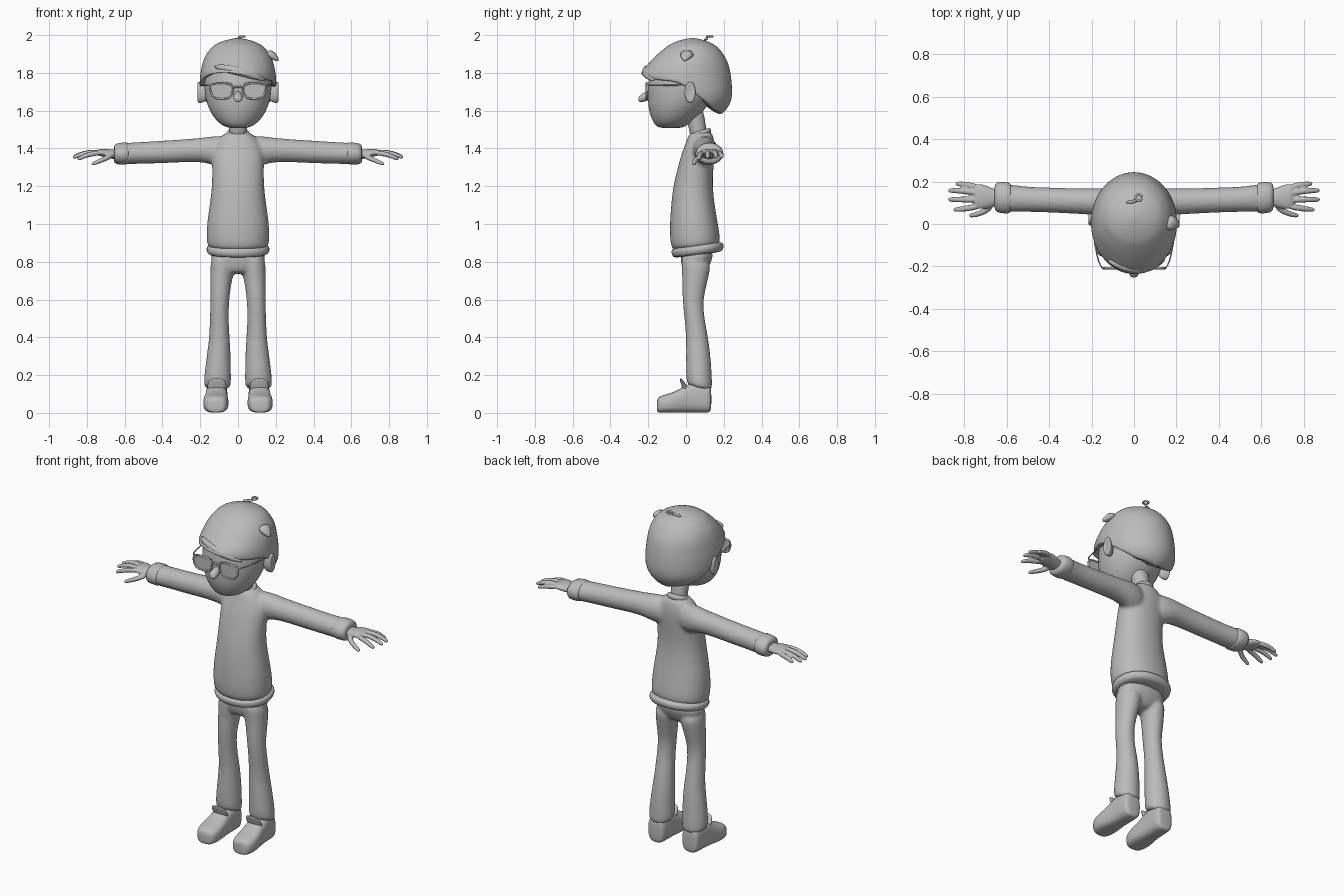
import bpy, bmesh, math
from mathutils import Vector

grey = bpy.data.materials.new("plain_grey")
grey.diffuse_color = (0.5, 0.5, 0.5, 1)
X, Y, Z = Vector((1, 0, 0)), Vector((0, 1, 0)), Vector((0, 0, 1))


def sweep(bm, rows, up=Z, axis=None, n=16, e=2.0, tilt=0.0, mx=1):
    """Closed tube through rows of (x, y, z, radius_side, radius_up)."""
    pts = [Vector(r[:3]) for r in rows]
    rings = []
    for i, r in enumerate(rows):
        t = axis or (pts[min(i + 1, len(pts) - 1)] - pts[max(i - 1, 0)]).normalized()
        side = up.cross(t).normalized()
        v = t.cross(side)
        ring = []
        for k in range(n):
            a = 2 * math.pi * k / n
            c, s = math.cos(a), math.sin(a)
            c = math.copysign(abs(c) ** (2 / e), c) * r[3]
            s = math.copysign(abs(s) ** (2 / e), s) * r[4]
            p = pts[i] + side * c + v * s
            p.z += tilt * s
            p.x *= mx
            ring.append(bm.verts.new(p))
        rings.append(ring)
    for a, b in zip(rings, rings[1:]):
        for k in range(n):
            bm.faces.new((a[k], a[(k + 1) % n], b[(k + 1) % n], b[k]))
    bm.faces.new(rings[0])
    bm.faces.new(rings[-1])


def finish(name, bm, subsurf=1, voxel=0, smooth=3):
    bmesh.ops.recalc_face_normals(bm, faces=bm.faces)
    for f in bm.faces:
        f.smooth = True
    me = bpy.data.meshes.new(name)
    bm.to_mesh(me)
    bm.free()
    me.materials.append(grey)
    ob = bpy.data.objects.new(name, me)
    bpy.context.collection.objects.link(ob)
    if subsurf:
        m = ob.modifiers.new("round", 'SUBSURF')
        m.levels = m.render_levels = subsurf
    if voxel:
        m = ob.modifiers.new("merge", 'REMESH')
        m.mode = 'VOXEL'
        m.voxel_size = voxel
        m.use_smooth_shade = True
        m = ob.modifiers.new("soften", 'SMOOTH')
        m.factor, m.iterations = 0.5, smooth
    return ob


def tube(points, r):
    return [(*p, r, r) for p in points]


# Sweater: torso and sleeves merged
bm = bmesh.new()
sweep(bm, [(0, .055, .86, .155, .12), (0, .05, .90, .169, .135), (0, .04, 1.0, .167, .128),
           (0, .035, 1.1, .152, .116), (0, .035, 1.2, .138, .106), (0, .05, 1.3, .139, .097),
           (0, .065, 1.38, .14, .09), (0, .075, 1.44, .115, .076), (0, .075, 1.475, .078, .064),
           (0, .072, 1.49, .05, .05)], up=Y, axis=Z, n=20, e=2.2, tilt=.1)
for s in (1, -1):
    sweep(bm, [(.03, .09, 1.385, .06, .08), (.12, .1, 1.387, .068, .082), (.17, .105, 1.392, .066, .068),
               (.25, .107, 1.39, .061, .062), (.4, .113, 1.381, .06, .061), (.5, .116, 1.377, .06, .059),
               (.56, .12, 1.374, .064, .058), (.64, .124, 1.372, .07, .056), (.645, .124, 1.372, .06, .045)],
          axis=X, mx=s)
finish("sweater", bm, 2, .01, 5)

# Rolled hem and collar
bm = bmesh.new()
sweep(bm, [(0, .062, .835, .145, .115), (0, .062, .842, .16, .132), (0, .062, .862, .17, .141),
           (0, .06, .882, .166, .138), (0, .058, .892, .15, .12)], up=Y, axis=Z, n=24, e=2.2, tilt=.13)
finish("sweater_hem", bm)
bm = bmesh.new()
sweep(bm, [(0, .072, 1.455, .066, .062), (0, .073, 1.475, .065, .061), (0, .074, 1.492, .057, .056),
           (0, .074, 1.495, .045, .045)], up=Y, axis=Z, n=20, tilt=.3)
finish("collar", bm)

# Cuffs and hands
bm = bmesh.new()
for s in (1, -1):
    sweep(bm, [(.575, .122, 1.374, .055, .045), (.58, .122, 1.374, .073, .06), (.61, .124, 1.373, .077, .06),
               (.65, .126, 1.371, .073, .057), (.658, .126, 1.371, .055, .04)], axis=X, mx=s)
finish("cuffs", bm)
bm = bmesh.new()
fingers = [((.73, .172, 1.375), (.79, .186, 1.372), (.84, .19, 1.352)),
           ((.73, .145, 1.38), (.81, .157, 1.38), (.875, .158, 1.353)),
           ((.73, .113, 1.38), (.81, .116, 1.378), (.875, .115, 1.35)),
           ((.72, .085, 1.378), (.79, .073, 1.37), (.85, .066, 1.342)),
           ((.665, .09, 1.363), (.71, .052, 1.343), (.775, .038, 1.315))]
for s in (1, -1):
    sweep(bm, [(.62, .122, 1.368, .035, .025), (.66, .124, 1.368, .042, .026), (.70, .127, 1.375, .058, .023),
               (.735, .13, 1.379, .061, .019), (.755, .13, 1.378, .05, .012)], axis=X, mx=s)
    for a, b, c in fingers:
        tip = Vector(c) * 1.0 - (Vector(c) - Vector(b)).normalized() * .008
        sweep(bm, [(*a, .016, .015), (*b, .015, .014), (*tip, .012, .011), (*c, .007, .006)], n=10, mx=s)
finish("hands", bm, 2, .005, 2)

# Trousers: hips and flared legs merged
bm = bmesh.new()
sweep(bm, [(0, .045, .735, .07, .05), (0, .048, .765, .125, .07), (0, .055, .81, .147, .085),
           (0, .06, .87, .148, .092)], up=Y, axis=Z, e=2.3)
for s in (1, -1):
    sweep(bm, [(.08, .055, .83, .065, .085), (.082, .05, .76, .066, .075), (.091, .045, .69, .057, .065),
               (.096, .034, .6, .05, .055), (.1, .045, .5, .05, .056), (.098, .06, .4, .055, .061),
               (.102, .066, .3, .065, .067), (.108, .069, .2, .072, .07), (.109, .071, .14, .074, .069),
               (.109, .071, .13, .06, .055)], up=Y, axis=Z, tilt=-.25, mx=s)
finish("trousers", bm, 2, .01, 3)

# Shoes with upright tongues
bm = bmesh.new()
for s in (1, -1):
    sweep(bm, [(.116, -.155, .036, .035, .03), (.117, -.145, .044, .056, .044), (.118, -.1, .05, .07, .05),
               (.116, -.05, .058, .066, .058), (.114, .0, .075, .059, .075), (.112, .06, .085, .058, .085),
               (.112, .12, .08, .056, .08), (.112, .135, .07, .042, .062)], axis=Y, e=2.9, mx=s)
    sweep(bm, [(.113, .01, .1, .05, .02), (.112, -.012, .15, .052, .014), (.112, -.03, .185, .04, .006)],
          up=Y, axis=Z, mx=s)
finish("shoes", bm, 2)

# Head, neck, nose and ears
bm = bmesh.new()
sweep(bm, [(0, -.08, 1.507, .04, .05), (0, -.08, 1.518, .08, .082), (0, -.068, 1.55, .119, .112),
           (0, -.05, 1.6, .152, .149), (0, -.035, 1.66, .173, .168), (0, -.03, 1.72, .18, .174),
           (0, -.02, 1.78, .178, .178), (0, -.005, 1.86, .155, .165), (0, .01, 1.92, .1, .12)],
      up=Y, axis=Z, n=24)
finish("head", bm, 2)
bm = bmesh.new()
sweep(bm, [(0, .068, 1.45, .05, .048), (0, .063, 1.5, .048, .046), (0, .05, 1.56, .05, .05),
           (0, .03, 1.62, .06, .06)], up=Y, axis=Z)
finish("neck", bm)
bm = bmesh.new()
sweep(bm, [(0, -.18, 1.685, .018, .025), (0, -.215, 1.675, .024, .026), (0, -.24, 1.664, .024, .022),
           (0, -.252, 1.66, .012, .011)], axis=Y)
finish("nose", bm, 2)
bm = bmesh.new()
for s in (1, -1):
    sweep(bm, [(.165, .012, 1.69, .02, .04), (.19, .018, 1.692, .025, .05), (.208, .022, 1.697, .032, .06),
               (.217, .024, 1.7, .024, .05), (.211, .02, 1.7, .012, .03)], axis=X, mx=s)
finish("ears", bm, 2)


# Hair cap: profile by height, with a lower edge that follows the hairline
def lerp(table, t):
    for a, b in zip(table, table[1:]):
        if t <= b[0]:
            f = max(0, (t - a[0]) / (b[0] - a[0]))
            return [p + (q - p) * f for p, q in zip(a, b)][1:]
    return table[-1][1:]


profile = [(1.57, .125, -.17, .18), (1.61, .17, -.18, .228), (1.66, .2, -.2, .247), (1.75, .205, -.235, .243),
           (1.80, .2, -.243, .237), (1.85, .19, -.2, .225), (1.90, .17, -.15, .2), (1.95, .127, -.09, .157),
           (1.975, .065, -.03, .1), (1.985, .004, .03, .038)]
hairline = [(-180, 1.575), (-130, 1.6), (-105, 1.66), (-90, 1.72), (-75, 1.76), (-45, 1.79), (-20, 1.8),
            (0, 1.79), (25, 1.772), (45, 1.76), (75, 1.75), (90, 1.72), (105, 1.66), (130, 1.6), (180, 1.575)]
bm = bmesh.new()
N, M = 40, 12
rings = []
for j in range(M + 3):
    ring = []
    for k in range(N):
        deg = -180 + 360 * k / N
        a = math.radians(deg)
        low = lerp(hairline, deg)[0]
        z = 1.985 - (1.985 - low) * min(1, j / M) ** 1.6
        w, yf, yb = lerp(profile, z)
        yc, ry = (yf + yb) / 2, (yb - yf) / 2
        f = {M + 1: .93, M + 2: .6}.get(j, 1)
        z += {M + 1: .006, M + 2: .03}.get(j, 0)
        ring.append(bm.verts.new((w * f * math.sin(a), yc - ry * f * math.cos(a), z)))
    rings.append(ring)
for p, q in zip(rings, rings[1:]):
    for k in range(N):
        bm.faces.new((p[k], p[(k + 1) % N], q[(k + 1) % N], q[k]))
bm.faces.new(rings[0])
bm.faces.new(rings[-1])
finish("hair", bm)

# Loose locks: swept fringe, side tuft and crown curl
bm = bmesh.new()
sweep(bm, [(-.13, -.165, 1.835, .012, .012), (-.05, -.212, 1.822, .02, .024), (.05, -.218, 1.797, .02, .024),
           (.11, -.192, 1.775, .014, .016), (.15, -.165, 1.757, .003, .003)], n=10)
sweep(bm, [(.15, .01, 1.905, .045, .03), (.19, 0, 1.89, .035, .022), (.215, -.01, 1.862, .006, .006)], n=10)
finish("hair_locks", bm)
bm = bmesh.new()
sweep(bm, tube([(-.04, .1, 1.972), (0, .105, 1.98), (.02, .115, 1.984)], .008), n=8)
ring = [(.022 + .016 * math.cos(i * math.pi / 5), .125 + .016 * math.sin(i * math.pi / 5), 1.992) for i in range(11)]
sweep(bm, tube(ring, .006), n=8)
finish("crown_curl", bm)

# Glasses: rims, bridge, arms and thin lenses
rim = [(.028, 1.74), (.085, 1.748), (.143, 1.745), (.151, 1.715), (.138, 1.678), (.12, 1.662),
       (.058, 1.662), (.036, 1.676), (.024, 1.71)]
bm = bmesh.new()
for s in (1, -1):
    loop = [(x, -.208, z) for x, z in rim]
    sweep(bm, tube(loop + loop[:2], .006), up=Y, n=8, mx=s)
    sweep(bm, tube([(.148, -.206, 1.735), (.165, -.19, 1.735), (.185, -.1, 1.735), (.195, .01, 1.735)], .004),
          n=6, mx=s)
sweep(bm, tube([(-.03, -.208, 1.722), (0, -.212, 1.728), (.03, -.208, 1.722)], .006), n=8)
finish("glasses_frame", bm)
bm = bmesh.new()
for s in (1, -1):
    front = [bm.verts.new((x * s, -.209, z)) for x, z in rim]
    back = [bm.verts.new((x * s, -.206, z)) for x, z in rim]
    bm.faces.new(front)
    bm.faces.new(back)
    for k in range(len(rim)):
        i = (k + 1) % len(rim)
        bm.faces.new((front[k], front[i], back[i], back[k]))
lenses = finish("lenses", bm, 0)
for p in lenses.data.polygons:
    p.use_smooth = False
